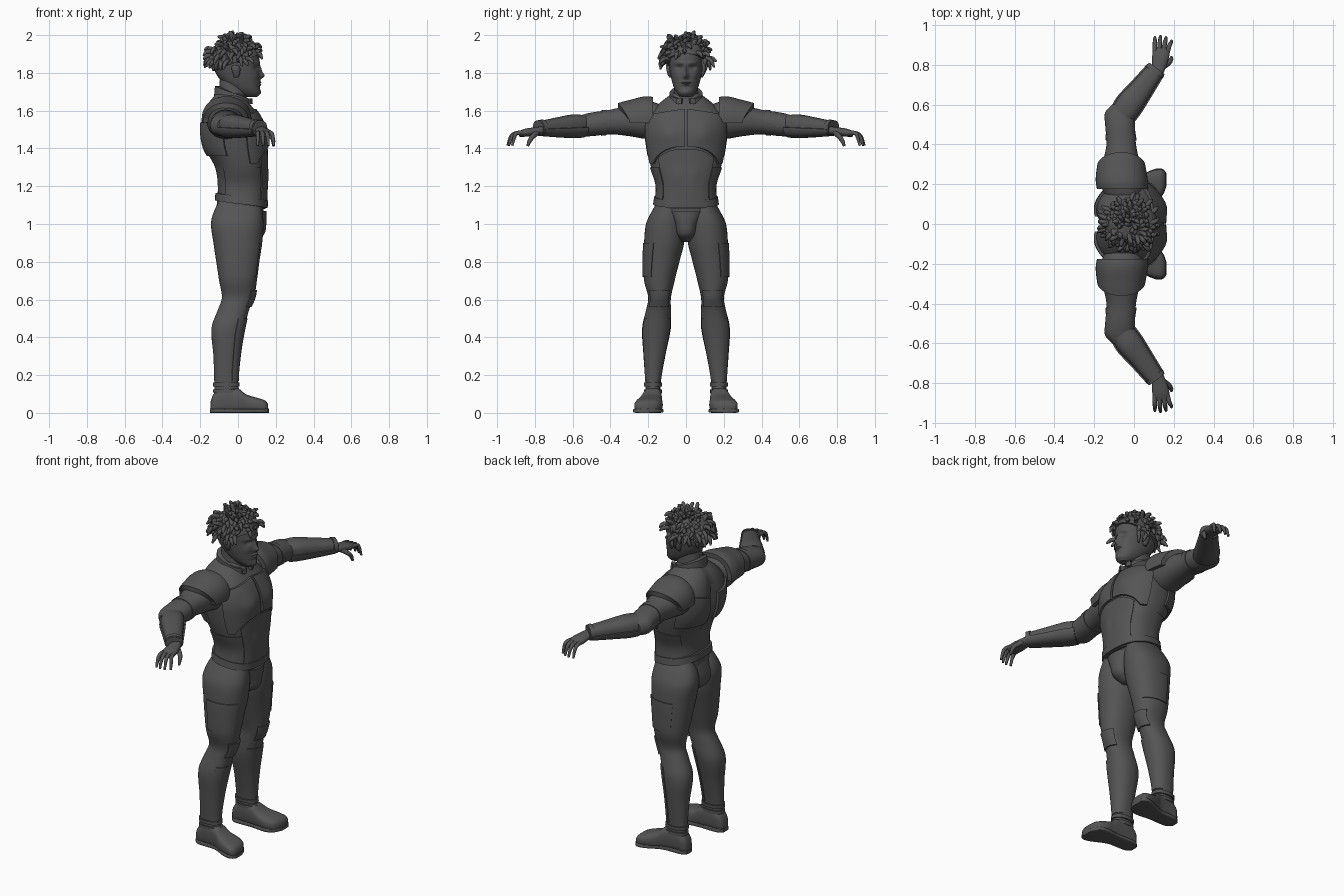
import bpy
import math
import random
from math import pi, sin, cos
from mathutils import Vector

random.seed(4)
cube = bpy.data.objects.get("Cube")
if cube:
    bpy.data.objects.remove(cube, do_unlink=True)

grey = bpy.data.materials.new("charcoal grey")
grey.use_nodes = True
COLOUR = (0.09, 0.09, 0.092, 1)
grey.diffuse_color = COLOUR
grey.node_tree.nodes["Principled BSDF"].inputs["Base Color"].default_value = COLOUR

X, Y, Z = Vector((1, 0, 0)), Vector((0, 1, 0)), Vector((0, 0, 1))
ORIGIN = Vector((0, 0, 0))


def add_mesh(name, verts, faces, flip=False, mirror=False):
    """Make one object, or a left and right pair mirrored across the body."""
    sides = (("left_", 1), ("right_", -1)) if mirror else (("", 1),)
    for prefix, side in sides:
        mesh = bpy.data.meshes.new(prefix + name)
        points = [(p[0], p[1] * side, p[2]) for p in verts]
        turned = flip != (side < 0)
        mesh.from_pydata(points, [], [f[::-1] if turned else f for f in faces])
        mesh.materials.append(grey)
        bpy.context.collection.objects.link(bpy.data.objects.new(prefix + name, mesh))


class Form:
    """Rounded form lofted through rows of (height, u min, u max, v min, v max)."""

    def __init__(self, rows, u=X, v=Y, w=Z, origin=ORIGIN, power=2.2, bumps=()):
        self.rows, self.u, self.v, self.w = rows, u, v, w
        self.origin, self.power, self.bumps = origin, power, bumps
        self.flip = u.cross(v).dot(w) < 0

    def row(self, h):
        r = self.rows
        h = min(max(h, r[0][0]), r[-1][0])
        i = max(k for k in range(len(r) - 1) if r[k][0] <= h)
        a, b = r[i], r[i + 1]
        before, after = r[max(i - 1, 0)], r[min(i + 2, len(r) - 1)]
        d = b[0] - a[0]
        s = (h - a[0]) / d
        out = []
        for k in range(1, len(a)):
            m = (b[k] - before[k]) / (b[0] - before[0]) * d
            n = (after[k] - a[k]) / (after[0] - a[0]) * d
            out.append(a[k] + s * (m + s * (3 * (b[k] - a[k]) - 2 * m - n
                                            + s * (2 * (a[k] - b[k]) + m + n))))
        return out

    def point(self, t, h, off=0.0):
        u0, u1, v0, v1 = self.row(h)
        bend = lambda c: math.copysign(abs(c) ** (2 / self.power), c)
        pu = (u0 + u1) / 2 + ((u1 - u0) / 2 + off) * bend(cos(t))
        pv = (v0 + v1) / 2 + ((v1 - v0) / 2 + off) * bend(sin(t))
        p = self.origin + self.u * pu + self.v * pv + self.w * h
        # soft sculpted bumps on the front (+1) or back (-1), on both body halves
        for side, y, z, ry, rz, amount in self.bumps:
            if cos(t) * side > 0:
                q = ((abs(p.y) - y) / ry) ** 2 + ((p.z - z) / rz) ** 2
                p.x += side * amount * math.exp(-q) * min(1, 3 * abs(cos(t)))
        return p

    def solid(self, name, around=40, along=30, mirror=False):
        lo, hi = self.rows[0][0], self.rows[-1][0]
        verts = [self.point(2 * pi * i / around, lo + (hi - lo) * j / along)
                 for j in range(along + 1) for i in range(around)]
        faces = [(j * around + i, j * around + (i + 1) % around,
                  (j + 1) * around + (i + 1) % around, (j + 1) * around + i)
                 for j in range(along) for i in range(around)]
        faces.append(tuple(reversed(range(around))))
        faces.append(tuple(range(along * around, (along + 1) * around)))
        add_mesh(name, verts, faces, self.flip, mirror)

    def plate(self, name, t0, t1, low, high, off=0.012, n=24, m=12, mirror=False):
        """Raised plate over part of the form, with its rim turned inward."""
        verts, wide = [], n + 3
        level = lambda f, t: f(t) if callable(f) else f
        for j in range(-1, m + 2):
            for i in range(-1, n + 2):
                ci, cj = min(max(i, 0), n), min(max(j, 0), m)
                t = t0 + (t1 - t0) * ci / n
                lo, hi = level(low, t), level(high, t)
                rim = (i, j) != (ci, cj)
                verts.append(self.point(t, lo + (hi - lo) * cj / m, -0.008 if rim else off))
        faces = [(j * wide + i, j * wide + i + 1, (j + 1) * wide + i + 1, (j + 1) * wide + i)
                 for j in range(m + 2) for i in range(n + 2)]
        add_mesh(name, verts, faces, self.flip, mirror)


def strands(name, paths, depth, mirror=False):
    """Tapered round strands: each path is a list of (point, radius)."""
    for prefix, side in ((("left_", 1), ("right_", -1)) if mirror else (("", 1),)):
        curve = bpy.data.curves.new(prefix + name, "CURVE")
        curve.dimensions = "3D"
        curve.bevel_depth, curve.bevel_resolution, curve.resolution_u = depth, 2, 4
        curve.use_fill_caps = True
        for path in paths:
            s = curve.splines.new("NURBS")
            s.points.add(len(path) - 1)
            s.use_endpoint_u, s.order_u = True, 3
            for q, (p, r) in zip(s.points, path):
                q.co, q.radius = (p[0], p[1] * side, p[2], 1), r
        curve.materials.append(grey)
        bpy.context.collection.objects.link(bpy.data.objects.new(prefix + name, curve))


# torso with pectorals, abdomen and shoulder blades
torso = Form([(1.08, -.115, .145, -.165, .165), (1.2, -.11, .15, -.155, .155),
              (1.3, -.125, .15, -.185, .185), (1.4, -.175, .15, -.205, .205),
              (1.5, -.185, .14, -.215, .215), (1.58, -.18, .105, -.2, .2),
              (1.64, -.16, .06, -.14, .14), (1.69, -.12, .03, -.075, .075)],
             power=2.4, bumps=[(1, .09, 1.48, .06, .06, .015), (1, .04, 1.26, .03, .04, .006),
                               (-1, .1, 1.5, .06, .09, .012), (-1, 0, 1.45, .03, .2, -.025)])
torso.solid("torso", 64, 50)
arch = lambda t: 1.41 - 0.09 * min(1, abs(t)) ** 2
torso.plate("chest_plate", .02, 1.25, arch, lambda t: 1.61 - .03 * t, mirror=True)
torso.plate("back_plate", pi - 1.3, pi - .12, 1.36, lambda t: 1.52 + .05 * (pi - t), mirror=True)
torso.plate("abdomen_panel", -.75, .75, 1.1, lambda t: arch(t) - .012, .008)
torso.plate("waist_panel", .8, 2.2, 1.13, 1.3, .006, mirror=True)
hem = lambda t: 1.105 - .02 * cos(t)
torso.plate("jacket_hem", 0, 2 * pi, hem, lambda t: hem(t) + .04, .012, 48, 3)

# pelvis and front guard
Form([(.91, -.06, .06, -.03, .03), (.95, -.12, .10, -.1, .1), (1.0, -.135, .125, -.15, .15),
      (1.07, -.12, .135, -.165, .165), (1.12, -.105, .135, -.16, .16)]).solid("pelvis")
Form([(.905, .04, .08, -.02, .02), (.94, .0, .135, -.05, .05), (1.0, .0, .15, -.065, .065),
      (1.07, .02, .15, -.095, .095)]).solid("groin_guard", 32, 16)

# legs
leg = Form([(.06, -.12, .02, .135, .215), (.15, -.125, .0, .135, .215),
            (.3, -.13, .01, .11, .225), (.45, -.14, .035, .08, .232),
            (.55, -.105, .06, .08, .21), (.61, -.085, .085, .08, .2), (.7, -.1, .1, .06, .222),
            (.8, -.115, .113, .035, .225), (.9, -.13, .128, .01, .222),
            (1.0, -.143, .135, .005, .212), (1.06, -.13, .13, .01, .185),
            (1.12, -.1, .12, .03, .15)])
leg.solid("leg", 40, 60, True)
leg.plate("knee_pad", -.8, .8, .56, .65, .008, mirror=True)
leg.plate("thigh_panel", .5, 2.0, .72, .9, .005, mirror=True)
leg.plate("shin_guard", -1.1, 1.1, .17, .5, .005, mirror=True)
for k in range(2):
    leg.plate("ankle_strap", 0, 2 * pi, .105 + .035 * k, .125 + .035 * k, .008, 32, 2, True)

# boots and soles
Form([(-.145, .15, .2, .01, .06), (-.13, .135, .215, 0, .1), (-.08, .13, .22, 0, .135),
      (0, .127, .23, 0, .13), (.04, .125, .25, 0, .1), (.1, .125, .27, 0, .08),
      (.145, .15, .272, 0, .065), (.16, .19, .255, .01, .045)],
     Y, Z, X, power=2.9).solid("boot", 32, 30, True)
Form([(-.147, .15, .2, 0, .022), (-.12, .128, .222, 0, .022), (0, .127, .23, 0, .022),
      (.1, .12, .275, 0, .022), (.145, .145, .277, 0, .022), (.163, .19, .255, 0, .022)],
     Y, Z, X, power=6).solid("sole", 32, 24, True)

# upper arms and shoulder pads
arm = Form([(.1, -.13, .04, 1.46, 1.62), (.2, -.165, .045, 1.45, 1.65),
            (.3, -.158, .03, 1.465, 1.63), (.4, -.138, .01, 1.475, 1.605),
            (.5, -.145, .005, 1.465, 1.59), (.56, -.145, .0, 1.465, 1.575),
            (.6, -.11, -.02, 1.48, 1.56)], X, Z, Y)
arm.solid("upper_arm", 32, 30, True)
arm.plate("shoulder_pad", -.1, pi + .1, .175,
          lambda t: .3 + .06 * max(0, sin(t)), .026, mirror=True)
arm.plate("sleeve_band", 0, 2 * pi, .42, .45, .004, 32, 2, True)

# forearm gauntlets
reach = Vector((.6, .8, -.04)).normalized()
across = Vector((.8, -.6, 0))
fore = Form([(0, -.06, .065, -.058, .055), (.06, -.066, .066, -.062, .055),
             (.15, -.056, .058, -.052, .048), (.29, -.042, .044, -.034, .034)],
            across, across.cross(reach) * -1, reach, Vector((-.06, .55, 1.52)), 2.5)
fore.solid("forearm", 32, 20, True)
fore.plate("gauntlet", .1, pi - .1, .01, .28, .008, mirror=True)
fore.plate("wrist_cuff", 0, 2 * pi, .265, .289, .006, 32, 2, True)

# hands
palm = Form([(.75, .085, .145, 1.475, 1.52), (.8, .09, .165, 1.468, 1.512),
             (.85, .092, .178, 1.462, 1.505), (.885, .1, .175, 1.462, 1.492)], X, Z, Y)
palm.solid("palm", 24, 10, True)
fingers = []
for k in range(4):
    x, tip = .105 + .021 * k, .944 - .006 * (k - 1) ** 2
    fingers.append([((x, .86, 1.483), 1), ((x + .003 * k, .9, 1.485), 1),
                    ((x + .006 * k, tip - .012, 1.462), .9), ((x + .007 * k, tip, 1.415), .55)])
fingers.append([((.145, .79, 1.485), 1.4), ((.178, .81, 1.465), 1.2),
                ((.188, .83, 1.44), 1), ((.188, .838, 1.412), .6)])
strands("fingers", fingers, .0115, True)

# neck and collar
neck = Form([(1.6, -.12, .05, -.08, .08), (1.66, -.105, .045, -.066, .066),
             (1.78, -.095, .05, -.06, .06)])
neck.solid("neck", 32, 16)
neck.plate("collar", .4, 2 * pi - .4, lambda t: 1.635 - .015 * cos(t),
           lambda t: 1.695 - .035 * cos(t), .024, 40, 6)
neck.plate("collar_clasp", .2, .5, 1.635, 1.665, .034, 6, 4, True)

# head: sockets, brow, nose, cheeks, mouth and chin
head = Form([(1.672, .045, .1, -.025, .025), (1.69, .0, .115, -.045, .045),
             (1.72, -.05, .115, -.063, .063), (1.77, -.1, .115, -.078, .078),
             (1.83, -.13, .113, -.088, .088), (1.89, -.135, .11, -.092, .092),
             (1.94, -.11, .085, -.08, .08), (1.968, -.07, .045, -.05, .05)],
            bumps=[(1, .036, 1.828, .02, .014, -.014), (1, .03, 1.852, .03, .01, .006),
                   (1, 0, 1.785, .013, .016, .024), (1, 0, 1.815, .009, .025, .012),
                   (1, .05, 1.785, .018, .018, .004), (1, 0, 1.75, .025, .006, .01),
                   (1, 0, 1.738, .022, .006, .009), (1, 0, 1.745, .03, .003, -.005),
                   (1, 0, 1.698, .025, .014, .006)])
head.solid("head", 96, 90)
Form([(1.775, -.02, .0, .075, .088), (1.79, -.025, .008, .078, .097),
      (1.825, -.035, .012, .082, .105), (1.84, -.03, .0, .085, .1)]).solid("ear", 16, 10, True)

# hair: scalp cap and short twisted locks
head.plate("hair_cap", 0, 2 * pi, lambda t: 1.855 + .045 * cos(t), 1.968, .012, 48, 10)
locks = []
for k in range(230):
    lift = random.uniform(-.15, 1) ** 1
    turn = k * 2.4
    ring = math.sqrt(1 - lift * lift)
    out = Vector((ring * cos(turn), ring * sin(turn), lift))
    if out.x > .45 and lift < .2:
        continue
    root = Vector((-.013 + out.x * .105, out.y * .088, 1.878 + out.z * .085))
    swirl = Vector([random.uniform(-.022, .022) for _ in range(3)])
    mid = root + out * .03 + swirl * .6
    end = mid + out * .008 + swirl - Z * random.uniform(.012, .042) * (1.2 - lift)
    locks.append([(root, 1.1), (mid, 1.1), ((mid + end) / 2 + out * .006, 1), (end, .45)])
strands("hair_locks", locks, .011)

# smooth shading with crisp plate edges
bpy.ops.object.select_all(action="DESELECT")
for ob in bpy.context.collection.objects:
    if ob.type == "MESH":
        ob.select_set(True)
        bpy.context.view_layer.objects.active = ob
bpy.ops.object.shade_smooth_by_angle(angle=math.radians(40))
